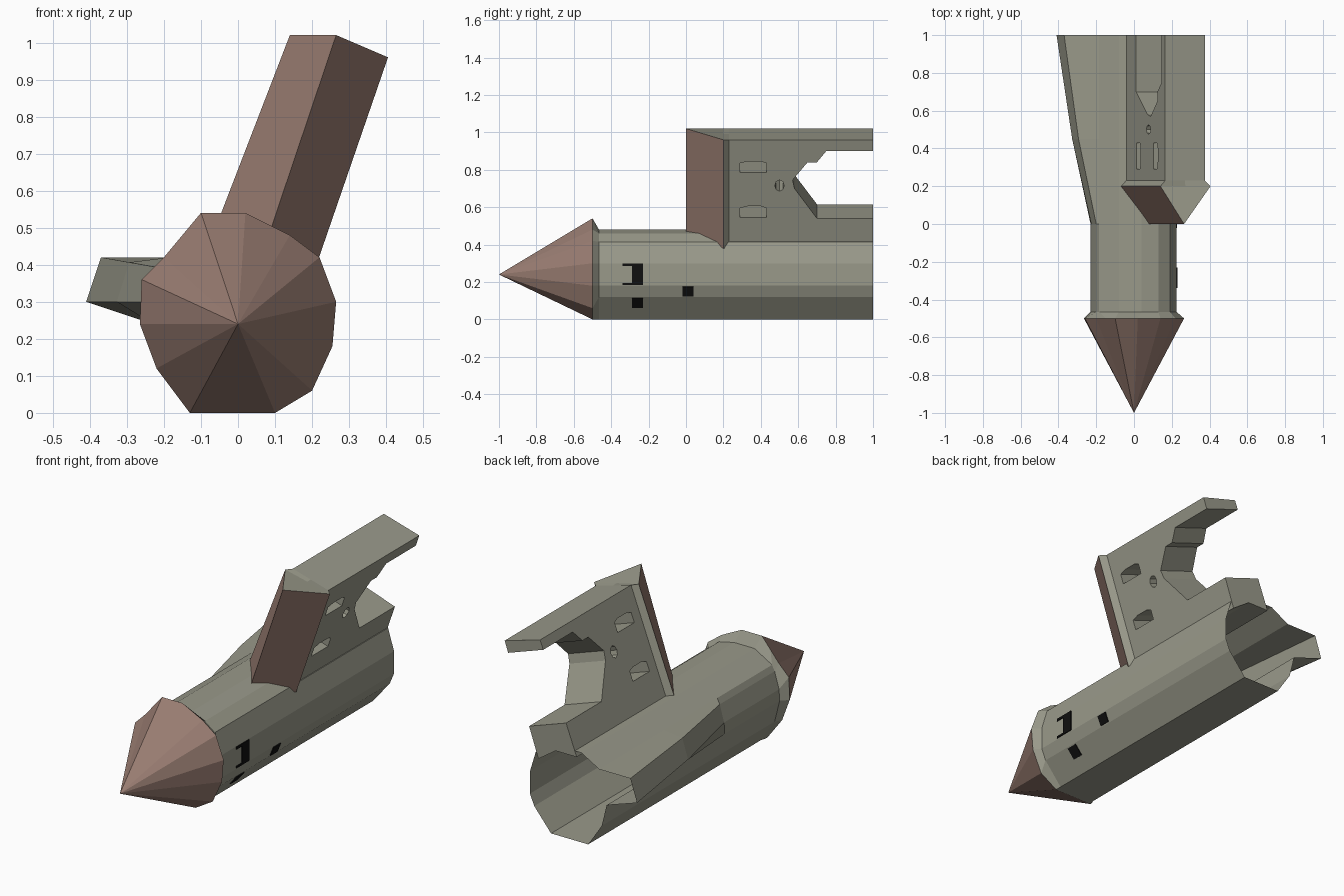
import bpy, bmesh, math
from mathutils import Vector

if "Cube" in bpy.data.objects:
    bpy.data.objects.remove(bpy.data.objects["Cube"])


def mat(name, col):
    m = bpy.data.materials.new(name)
    m.diffuse_color = (*col, 1)
    m.use_nodes = True
    m.node_tree.nodes["Principled BSDF"].inputs["Base Color"].default_value = m.diffuse_color
    return m


GREY = mat("olive grey", (0.32, 0.32, 0.255))
BROWN = mat("dusty brown", (0.32, 0.205, 0.168))
BLACK = mat("vent black", (0.005, 0.005, 0.005))


def loft(name, rings, mats, cap_start=False, cap_end=False, rule=None):
    """Skin a list of 3D rings with equal point counts."""
    bm = bmesh.new()
    vs = [[bm.verts.new(p) for p in r] for r in rings]
    n = len(rings[0])
    for a, b in zip(vs, vs[1:]):
        for i in range(n):
            j = (i + 1) % n
            bm.faces.new((a[i], a[j], b[j], b[i]))
    if cap_start:
        bm.faces.new(vs[0])
    if cap_end:
        bm.faces.new(vs[-1])
    bmesh.ops.remove_doubles(bm, verts=bm.verts[:], dist=1e-4)
    bmesh.ops.recalc_face_normals(bm, faces=bm.faces[:])
    bm.normal_update()
    if rule:
        for f in bm.faces:
            f.material_index = rule(f)
    me = bpy.data.meshes.new(name)
    bm.to_mesh(me)
    bm.free()
    for m in mats:
        me.materials.append(m)
    ob = bpy.data.objects.new(name, me)
    bpy.context.collection.objects.link(ob)
    return ob


def ring(pts, y):
    return [(x, y, z) for x, z in pts]


# Body: nose cone, flared collar and open-backed tube with one side strake
flare = [(-.10, .54), (.02, .54), (.14, .48), (.22, .42), (.265, .30), (.255, .18),
         (.20, .06), (.10, 0), (-.13, 0), (-.22, .12), (-.265, .24), (-.26, .36),
         (-.20, .42), (-.15, .48)]
tube = [(-.08, .48), (.04, .48), (.13, .46), (.19, .415), (.225, .30), (.225, .18),
        (.20, .12), (.10, 0), (-.12, 0), (-.20, .12), (-.23, .24), (-.226, .30),
        (-.20, .39), (-.185, .42)]
strake = {11: (-.41, .30), 12: (-.37, .42)}


def body(f):
    out = list(tube)
    for i, (x, z) in strake.items():
        out[i] = (tube[i][0] + (x - tube[i][0]) * f, tube[i][1] + (z - tube[i][1]) * f)
    return out


loft("nose_cone", [ring([(0, .24)] * len(flare), -1), ring(flare, -.5)], [BROWN])
loft("body_shell", [ring(flare, -.5), ring(tube, -.465), ring(tube, 0),
                    ring(body(.55), .45), ring(body(1), 1)], [GREY])

# Leaning fin: wedge front with brown leading faces, narrower slab behind
mt, mb = (.265, 1.02), (.073, .45)
edge = [mt, mt, mt, mb, mb, mb]
wedge = [(.14, 1.02), (.272, .99), (.405, .96), (.205, .38), mb, (-.08, .45)]
slab = [(.165, 1.02), (.27, .99), (.375, .96), (.175, .38), mb, (-.052, .45)]
fin = loft("leaning_fin", [ring(edge, 0), ring(wedge, .2), ring(slab, .23), ring(slab, 1)],
           [GREY, BROWN], cap_end=True,
           rule=lambda f: int(f.calc_center_median().y < .15 and abs(f.normal.z) < .7))


# Cutters run square through the fin; outlines are (y, z) on its right face
def cut(name, outline):
    d = Vector((1, 0, -.345))
    base = [Vector((.375 + (z - .96) * .345, y, z)) for y, z in outline]
    c = loft(name, [[p - d * .35 for p in base], [p + d * .1 for p in base]],
             [GREY], True, True)
    c.hide_render = True
    c.display_type = 'WIRE'
    m = fin.modifiers.new(name, 'BOOLEAN')
    m.operation = 'DIFFERENCE'
    m.solver = 'EXACT'
    m.object = c


cut("rear_notch_cutter", [(1.1, .90), (.75, .90), (.70, .84), (.65, .84), (.57, .745),
                          (.58, .70), (.70, .54), (1.1, .54)])
for k, z in enumerate((.545, .785)):
    cut(f"slot_cutter_{k}", [(.29, z), (.43, z), (.43, z + .05), (.40, z + .06),
                             (.33, z + .06), (.29, z + .05)])
cut("round_hole_cutter", [(.5 + .025 * math.cos(a * math.pi / 4),
                           .715 + .03 * math.sin(a * math.pi / 4)) for a in range(8)])


# Small dark vent plates lying on the right-hand facets of the tube
def plate(name, i, z0, z1, y0, y1):
    (xa, za), (xb, zb) = tube[i], tube[i + 1]
    n = Vector((za - zb, 0, xb - xa)).normalized()
    pts = []
    for z in (z0, z1):
        t = (z - za) / (zb - za)
        pts += [Vector((xa + (xb - xa) * t, 0, z))]
    sec = [pts[0] - n * .002, pts[1] - n * .002, pts[1] + n * .005, pts[0] + n * .005]
    loft(name, [[p + Vector((0, y, 0)) for p in sec] for y in (y0, y1)],
         [BLACK], True, True)


plate("front_vent", 4, .195, .29, -.29, -.23)
plate("front_vent_bar", 4, .285, .298, -.34, -.23)
plate("front_vent_foot", 4, .185, .195, -.34, -.23)
plate("low_vent", 6, .065, .115, -.29, -.23)
plate("rear_vent", 5, .125, .175, -.02, .04)
